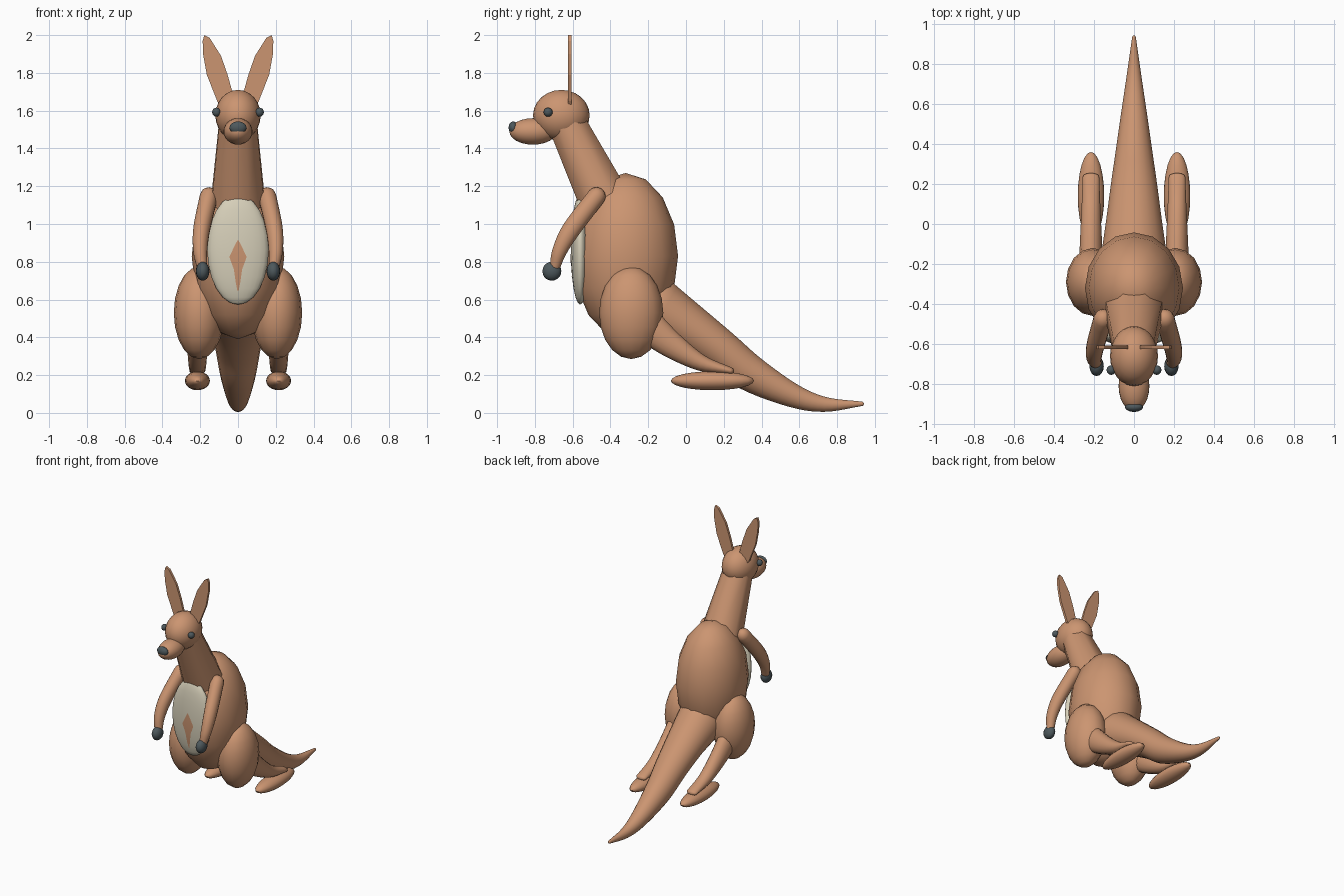
import bpy, bmesh, math
from mathutils import Vector, Matrix

cube = bpy.data.objects.get("Cube")
if cube:
    bpy.data.objects.remove(cube, do_unlink=True)


def material(name, rgb):
    m = bpy.data.materials.new(name)
    m.use_nodes = True
    m.diffuse_color = (*rgb, 1)
    m.node_tree.nodes["Principled BSDF"].inputs["Base Color"].default_value = (*rgb, 1)
    return m


fur = material("tan_fur", (0.60, 0.30, 0.165))
cream = material("cream_belly", (0.68, 0.63, 0.49))
dark = material("dark_grey", (0.075, 0.098, 0.107))


def finish(name, bm, mat, smooth=True):
    bmesh.ops.recalc_face_normals(bm, faces=bm.faces)
    me = bpy.data.meshes.new(name)
    bm.to_mesh(me)
    bm.free()
    me.materials.append(mat)
    if smooth:
        me.shade_smooth()
        me.set_sharp_from_angle(angle=math.radians(50))
    ob = bpy.data.objects.new(name, me)
    bpy.context.collection.objects.link(ob)
    return ob


def ellipsoid(name, centre, radii, mat, seg=24, rings=12):
    bm = bmesh.new()
    bmesh.ops.create_uvsphere(bm, u_segments=seg, v_segments=rings, radius=1)
    bm.transform(Matrix.Translation(centre) @ Matrix.Diagonal((*radii, 1)))
    return finish(name, bm, mat)


def spline(points, steps):
    """Catmull-Rom samples through tuples of any length."""
    pts = [Vector(p) for p in points]
    pts = [pts[0] * 2 - pts[1]] + pts + [pts[-1] * 2 - pts[-2]]
    out = []
    for a, b, c, d in zip(pts, pts[1:], pts[2:], pts[3:]):
        for i in range(steps):
            t = i / steps
            out.append(0.5 * (2 * b + (c - a) * t + (2 * a - 5 * b + 4 * c - d) * t * t
                              + (3 * b - a - 3 * c + d) * t ** 3))
    return out + [pts[-2]]


def tube(name, points, mat, sides=20, steps=5, domed=True):
    """Loft through (x, y, z, side radius, depth radius) stations."""
    st = spline(points, steps)
    pos = [Vector(s[:3]) for s in st]
    bm = bmesh.new()
    rings = []

    def ring(centre, tangent, rx, rz):
        side = (Vector((1, 0, 0)) - tangent * tangent.x).normalized()
        up = tangent.cross(side)
        angles = [(i + 0.5) * math.tau / sides for i in range(sides)]
        rings.append([bm.verts.new(centre + side * rx * math.cos(a) + up * rz * math.sin(a))
                      for a in angles])

    last = len(st) - 1
    for i, s in enumerate(st):
        t = (pos[min(i + 1, last)] - pos[max(i - 1, 0)]).normalized()
        # Rounded ends shrink over a quarter circle
        if domed and i == 0:
            for a in (1.4, 1.0, 0.5):
                ring(pos[i] - t * s[4] * math.sin(a), t, s[3] * math.cos(a), s[4] * math.cos(a))
        ring(pos[i], t, s[3], s[4])
        if domed and i == last:
            for a in (0.5, 1.0, 1.4):
                ring(pos[i] + t * s[4] * math.sin(a), t, s[3] * math.cos(a), s[4] * math.cos(a))
    for r, q in zip(rings, rings[1:]):
        for i in range(sides):
            j = (i + 1) % sides
            bm.faces.new((r[i], r[j], q[j], q[i]))
    bm.faces.new(rings[0])
    bm.faces.new(rings[-1])
    return finish(name, bm, mat)


# Torso and neck
ellipsoid("body", (0, -0.32, 0.83), (0.245, 0.278, 0.44), fur, 16, 8)
tube("neck", [(0, -0.63, 1.53, 0.108, 0.108), (0, -0.43, 1.12, 0.153, 0.145)],
     fur, sides=8, steps=1, domed=False)

# Belly panel with a small fur-coloured diamond on it
belly_c, belly_r = Vector((0, -0.56, 0.865)), Vector((0.163, 0.05, 0.292))
ellipsoid("belly_panel", belly_c, belly_r, cream)


def belly_point(x, z):
    k = 1 - (x / belly_r.x) ** 2 - ((z - belly_c.z) / belly_r.z) ** 2
    return Vector((x, belly_c.y - belly_r.y * math.sqrt(k) - 0.002, z))


bm = bmesh.new()
rows = [(0.002, 0.915), (0.025, 0.87), (0.046, 0.825), (0.022, 0.76), (0.012, 0.69), (0.003, 0.645)]
strips = [[bm.verts.new(belly_point(w * s, z)) for s in (-1, 0, 1)] for w, z in rows]
for a, b in zip(strips, strips[1:]):
    for i in range(2):
        bm.faces.new((a[i], b[i], b[i + 1], a[i + 1]))
finish("belly_mark", bm, fur)

# Head
ellipsoid("head", (0, -0.66, 1.575), (0.12, 0.15, 0.135), fur)
ellipsoid("snout", (0, -0.81, 1.49), (0.077, 0.125, 0.07), fur)
ellipsoid("nose", (0, -0.915, 1.51), (0.045, 0.024, 0.033), dark)

# Tail, thick at the rump and curling up at the tip
tube("tail", [(0, -0.16, 0.555, 0.165, 0.165), (0, 0.015, 0.45, 0.14, 0.13),
              (0, 0.18, 0.335, 0.118, 0.11), (0, 0.34, 0.21, 0.095, 0.098),
              (0, 0.565, 0.092, 0.063, 0.064), (0, 0.735, 0.045, 0.038, 0.04),
              (0, 0.93, 0.048, 0.01, 0.012)], fur)

# Paired parts
EAR = [(0.02, 1.62), (0.03, 1.70), (0.055, 1.79), (0.09, 1.89), (0.15, 1.985),
       (0.178, 2.0), (0.187, 1.97), (0.185, 1.90), (0.165, 1.79), (0.11, 1.65), (0.09, 1.62)]
for label, s in (("left", 1), ("right", -1)):
    bm = bmesh.new()
    face = bm.faces.new([bm.verts.new((s * x, -0.625, z)) for x, z in EAR])
    new = bmesh.ops.extrude_face_region(bm, geom=[face])["geom"]
    bmesh.ops.translate(bm, vec=(0, 0.018, 0),
                        verts=[v for v in new if isinstance(v, bmesh.types.BMVert)])
    finish(label + "_ear", bm, fur, smooth=False)

    ellipsoid(label + "_eye", (s * 0.114, -0.73, 1.592), (0.023, 0.024, 0.024), dark, 16, 8)

    tube(label + "_arm", [(s * 0.155, -0.475, 1.145, 0.048, 0.05),
                          (s * 0.192, -0.605, 0.975, 0.045, 0.05),
                          (s * 0.2, -0.668, 0.86, 0.038, 0.04),
                          (s * 0.19, -0.695, 0.77, 0.028, 0.028)], fur, sides=16)
    ellipsoid(label + "_hand", (s * 0.187, -0.71, 0.75), (0.036, 0.05, 0.05), dark, 16, 10)

    ellipsoid(label + "_thigh", (s * 0.205, -0.29, 0.53), (0.135, 0.17, 0.245), fur, 16, 10)
    tube(label + "_shin", [(s * 0.215, -0.19, 0.45, 0.06, 0.09),
                           (s * 0.215, -0.07, 0.355, 0.055, 0.07),
                           (s * 0.215, 0.08, 0.265, 0.048, 0.044),
                           (s * 0.215, 0.235, 0.222, 0.042, 0.02)], fur, sides=16)
    ellipsoid(label + "_foot", (s * 0.215, 0.14, 0.17), (0.066, 0.22, 0.05), fur)
